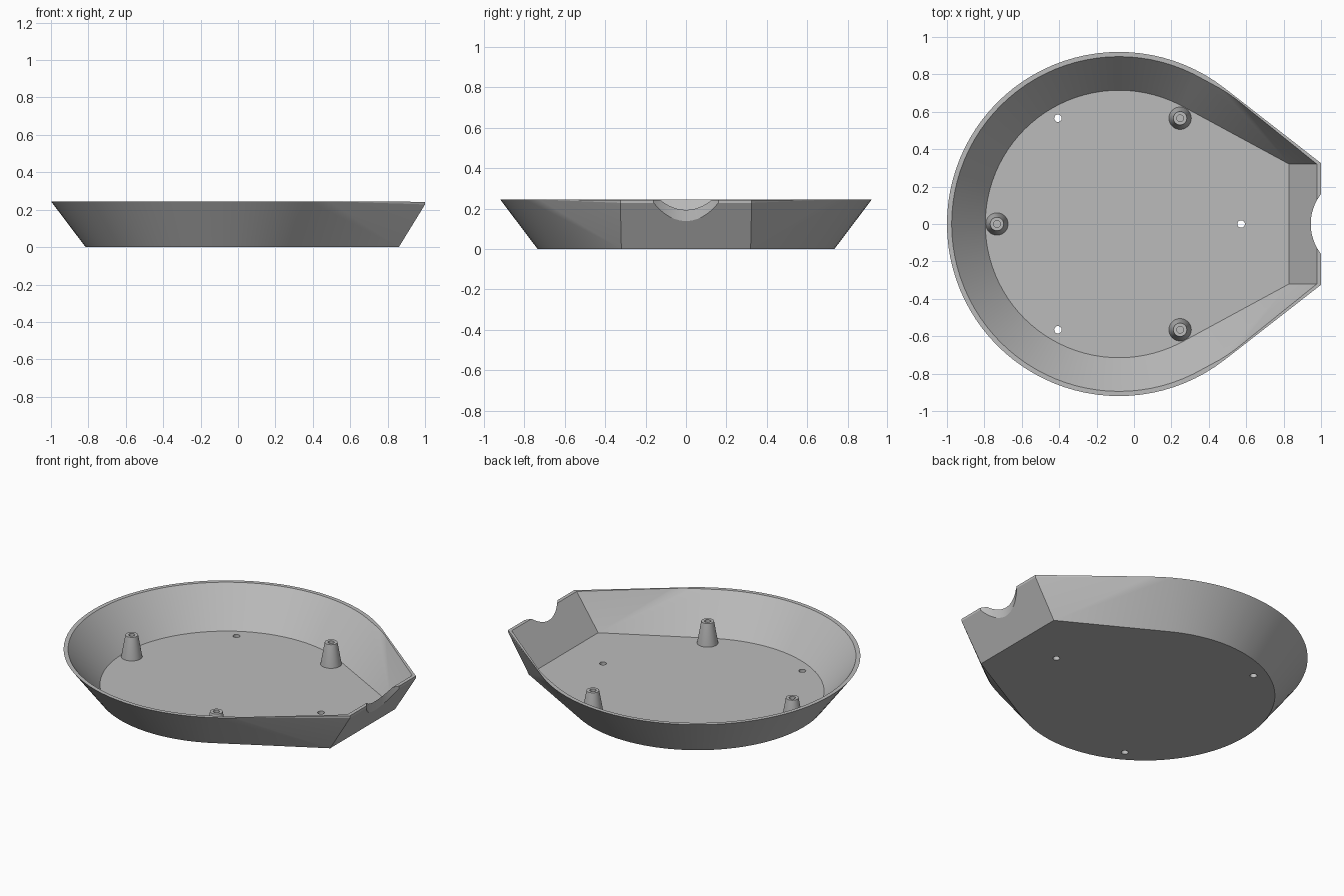
import bpy, bmesh, math
from mathutils import Vector

if "Cube" in bpy.data.objects:
    bpy.data.objects.remove(bpy.data.objects["Cube"])

CX = -0.08          # centre of the round part
HEIGHT = 0.245
FLOOR = 0.024
SEGMENTS = 96

grey = bpy.data.materials.new("light grey")
grey.use_nodes = True
color = (0.5, 0.5, 0.5, 1)
grey.diffuse_color = color
grey.node_tree.nodes["Principled BSDF"].inputs["Base Color"].default_value = color


def finish(name, bm):
    bmesh.ops.recalc_face_normals(bm, faces=bm.faces[:])
    mesh = bpy.data.meshes.new(name)
    bm.to_mesh(mesh)
    bm.free()
    mesh.materials.append(grey)
    obj = bpy.data.objects.new(name, mesh)
    bpy.context.collection.objects.link(obj)
    return obj


def outline(radius, end_x, end_y, z, end_z):
    """Round outline drawn out along tangents to a straight end."""
    dx = end_x - CX
    start = math.atan2(end_y, dx) + math.acos(radius / math.hypot(dx, end_y))
    step = math.tau / SEGMENTS
    angles = [start] + [i * step for i in range(SEGMENTS // 2 + 1) if i * step > start + 0.01]
    pts = [(end_x, end_y, end_z)]
    pts += [(CX + radius * math.cos(a), radius * math.sin(a), z) for a in angles]
    return pts + [(x, -y, h) for x, y, h in pts if y > 1e-5]


def hull(name, points):
    bm = bmesh.new()
    for p in points:
        bm.verts.new(p)
    result = bmesh.ops.convex_hull(bm, input=bm.verts[:])
    loose = [v for v in bm.verts if not v.link_faces]
    bmesh.ops.delete(bm, geom=loose, context='VERTS')
    bmesh.ops.dissolve_limit(bm, angle_limit=0.001, verts=bm.verts[:], edges=bm.edges[:])
    return finish(name, bm)


def cylinder(name, x, y, radius, segments):
    bm = bmesh.new()
    bmesh.ops.create_cone(bm, cap_ends=True, segments=segments, radius1=radius,
                          radius2=radius, depth=1)
    bmesh.ops.translate(bm, vec=(x, y, 0), verts=bm.verts[:])
    return finish(name, bm)


def cut(target, cutter):
    mod = target.modifiers.new("cut", 'BOOLEAN')
    mod.operation = 'DIFFERENCE'
    mod.solver = 'EXACT'
    mod.object = cutter
    bpy.context.view_layer.objects.active = target
    bpy.ops.object.modifier_apply(modifier=mod.name)
    bpy.data.objects.remove(cutter)


def smooth(obj, degrees):
    bpy.ops.object.select_all(action='DESELECT')
    obj.select_set(True)
    bpy.context.view_layer.objects.active = obj
    bpy.ops.object.shade_smooth_by_angle(angle=math.radians(degrees))


# Outer shell with a short upright lip at the straight end
lip = [(1.0, s * 0.325, 0.228) for s in (-1, 1)]
tray = hull("tray", outline(0.735, 0.86, 0.32, 0, 0)
            + outline(0.92, 1.0, 0.325, HEIGHT, HEIGHT - 0.003) + lip)

# Hollow, carried on above the rim so that it cuts cleanly
k = 1.2
top_z = FLOOR + (HEIGHT - FLOOR) * k
hollow = hull("hollow", outline(0.715, 0.83, 0.32, FLOOR, FLOOR)
              + outline(0.715 + 0.18 * k, 0.83 + 0.15 * k, 0.32, top_z, top_z))
cut(tray, hollow)

# Round notch in the straight end
cut(tray, cylinder("notch", 1.205, 0, 0.26, 96))

# Three floor holes alternate with three hollow posts on one circle
RING = 0.653
for i in range(3):
    a = i * math.tau / 3
    cut(tray, cylinder("hole", CX + RING * math.cos(a), RING * math.sin(a), 0.02, 20))
smooth(tray, 15)

# Tapered posts with a blind screw hole
profile = [(0.06, FLOOR - 0.004), (0.06, FLOOR), (0.036, 0.16), (0.018, 0.16), (0.018, 0.06)]
for i, name in enumerate(("back_post", "side_post", "front_post")):
    a = math.pi / 3 + i * math.tau / 3
    bm = bmesh.new()
    rings = [[bm.verts.new((r * math.cos(t * math.tau / 32), r * math.sin(t * math.tau / 32), z))
              for t in range(32)] for r, z in profile]
    for low, high in zip(rings, rings[1:]):
        for t in range(32):
            n = (t + 1) % 32
            bm.faces.new((low[t], low[n], high[n], high[t]))
    bm.faces.new(rings[0])
    bm.faces.new(rings[-1])
    post = finish(name, bm)
    post.location = Vector((CX + RING * math.cos(a), RING * math.sin(a), 0))
    smooth(post, 30)
